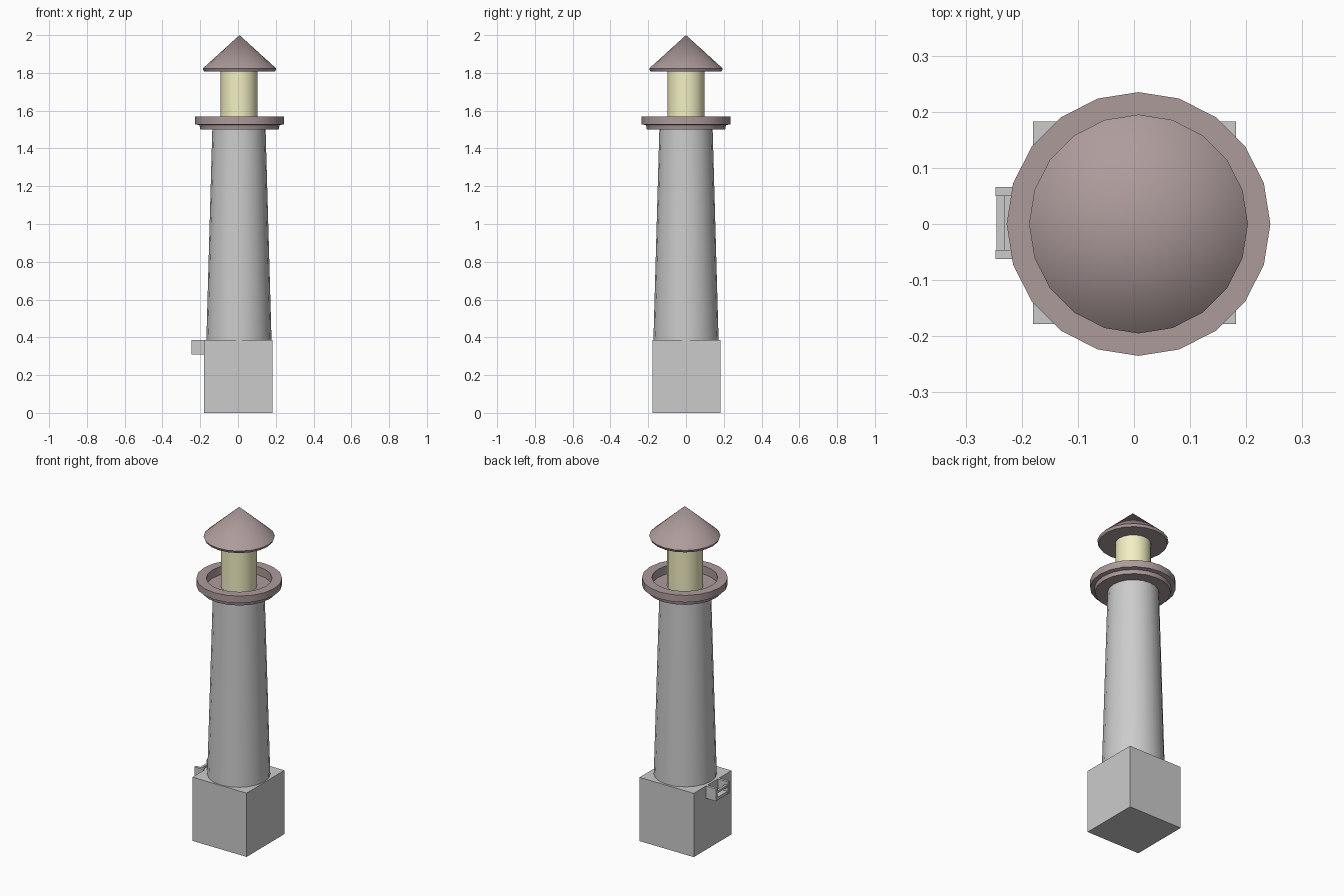
import bpy, bmesh, math

if "Cube" in bpy.data.objects:
    bpy.data.objects.remove(bpy.data.objects["Cube"])

CX = 0.008      # axis of the round parts sits slightly off the base centre
SIDES = 20


def material(name, rgb):
    m = bpy.data.materials.new(name)
    m.diffuse_color = (*rgb, 1)
    m.use_nodes = True
    m.node_tree.nodes["Principled BSDF"].inputs["Base Color"].default_value = m.diffuse_color
    return m


def finish(name, bm, mat=None, smooth=False):
    bmesh.ops.remove_doubles(bm, verts=bm.verts, dist=1e-5)
    bmesh.ops.recalc_face_normals(bm, faces=bm.faces)
    me = bpy.data.meshes.new(name)
    bm.to_mesh(me)
    bm.free()
    ob = bpy.data.objects.new(name, me)
    bpy.context.collection.objects.link(ob)
    if mat:
        me.materials.append(mat)
    if smooth:
        bpy.ops.object.select_all(action='DESELECT')
        ob.select_set(True)
        bpy.context.view_layer.objects.active = ob
        bpy.ops.object.shade_smooth_by_angle(angle=math.radians(30))
    return ob


def lathe(name, profile, mat=None, x=CX):
    """Revolve (radius, z) points around a vertical axis."""
    bm = bmesh.new()
    vs = [bm.verts.new((r, 0, z)) for r, z in profile]
    edges = [bm.edges.new(p) for p in zip(vs, vs[1:])]
    bmesh.ops.spin(bm, geom=vs + edges, cent=(0, 0, 0), axis=(0, 0, 1),
                   angle=math.tau, steps=SIDES)
    bmesh.ops.translate(bm, verts=bm.verts, vec=(x, 0, 0))
    return finish(name, bm, mat, True)


def box(name, lo, hi):
    bm = bmesh.new()
    bmesh.ops.create_cube(bm, size=1)
    for v in bm.verts:
        v.co = [l + (c + 0.5) * (h - l) for c, l, h in zip(v.co, lo, hi)]
    return finish(name, bm)


roof_mat = material("dull_red", (0.42, 0.33, 0.33))
lamp_mat = material("pale_yellow", (0.9, 0.87, 0.55))

# square base and tapering tower
box("base", (-0.18, -0.178, 0), (0.182, 0.183, 0.385))
lathe("tower", [(0, 0.37), (0.173, 0.37), (0.141, 1.505), (0, 1.505)], x=0.005)

# gallery with stepped underside and raised rim
lathe("gallery", [(0, 1.50), (0.207, 1.50), (0.212, 1.523), (0.235, 1.528),
                  (0.235, 1.57), (0.18, 1.57), (0.18, 1.52), (0, 1.52)], roof_mat)

# lantern room and conical roof
lathe("lantern", [(0, 1.515), (0.098, 1.515), (0.098, 1.815), (0, 1.815)],
      lamp_mat, x=0.006)
lathe("roof", [(0, 1.808), (0.188, 1.808), (0.195, 1.823), (0, 2.0)], roof_mat)

# small open balcony on the left of the base
for label, y in (("front", -0.062), ("back", 0.05)):
    box("balcony_wall_" + label, (-0.247, y, 0.31), (-0.175, y + 0.016, 0.385))
box("balcony_floor", (-0.245, -0.05, 0.31), (-0.175, 0.054, 0.327))
box("balcony_rail", (-0.245, -0.05, 0.352), (-0.23, 0.054, 0.365))
